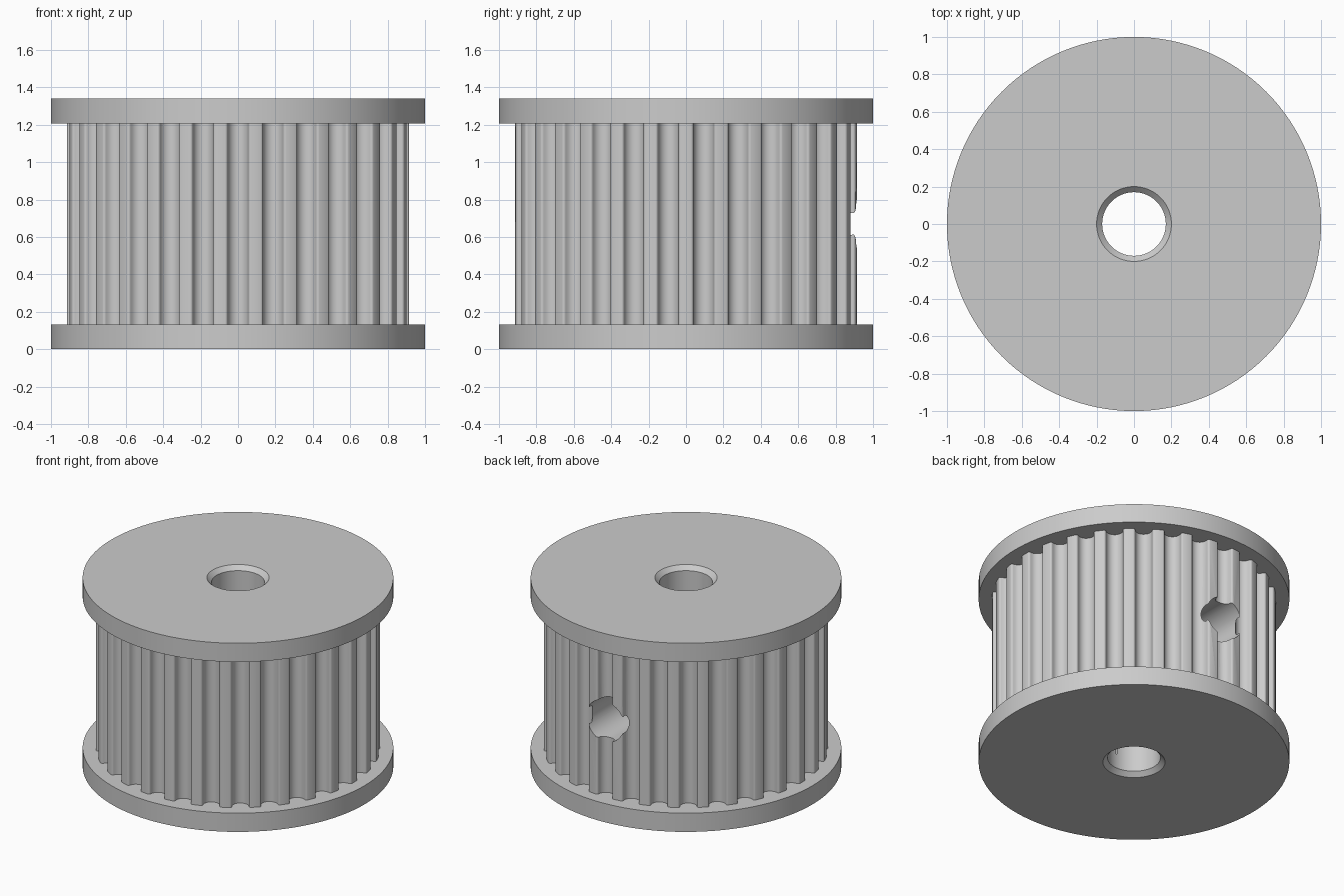
import bpy
import bmesh
from math import cos, sin, pi, radians

cube = bpy.data.objects.get("Cube")
if cube:
    bpy.data.objects.remove(cube, do_unlink=True)

HEIGHT, FLANGE, BORE = 1.34, 0.133, 0.17
TEETH, SEGMENTS = 30, 128

metal = bpy.data.materials.new("light grey metal")
metal.use_nodes = True
colour = (0.6, 0.6, 0.6, 1)
metal.diffuse_color = colour
metal.node_tree.nodes["Principled BSDF"].inputs["Base Color"].default_value = colour


def finish(bm, name):
    bmesh.ops.recalc_face_normals(bm, faces=bm.faces)
    mesh = bpy.data.meshes.new(name)
    bm.to_mesh(mesh)
    bm.free()
    mesh.materials.append(metal)
    obj = bpy.data.objects.new(name, mesh)
    bpy.context.collection.objects.link(obj)
    return obj


def select(obj):
    bpy.ops.object.select_all(action="DESELECT")
    obj.select_set(True)
    bpy.context.view_layer.objects.active = obj


def smooth(obj):
    select(obj)
    bpy.ops.object.shade_smooth_by_angle(angle=radians(28))


def lathe(name, profile):
    """Revolve a closed (radius, height) profile around z."""
    bm = bmesh.new()
    rings = []
    for i in range(SEGMENTS):
        a = 2 * pi * i / SEGMENTS
        rings.append([bm.verts.new((r * cos(a), r * sin(a), z)) for r, z in profile])
    n = len(profile)
    for i, ring in enumerate(rings):
        after = rings[(i + 1) % SEGMENTS]
        for j in range(n):
            k = (j + 1) % n
            bm.faces.new((ring[j], after[j], after[k], ring[k]))
    return finish(bm, name)


def cut(obj, location, rotation, radius, depth):
    """Drill a round hole through an object."""
    bpy.ops.mesh.primitive_cylinder_add(vertices=SEGMENTS, radius=radius, depth=depth,
                                        location=location, rotation=rotation)
    cutter = bpy.context.object
    cutter.name = "hole_cutter"
    cutter.hide_render = True
    cutter.data.materials.append(metal)
    mod = obj.modifiers.new("hole", "BOOLEAN")
    mod.operation = "DIFFERENCE"
    mod.solver = "EXACT"
    mod.object = cutter
    select(obj)
    bpy.ops.object.modifier_apply(modifier=mod.name)
    bpy.data.objects.remove(cutter, do_unlink=True)


# Flanges with a chamfered bore
chamfer = 0.03
section = [(BORE + chamfer, 0), (1, 0), (1, FLANGE), (BORE, FLANGE), (BORE, chamfer)]
smooth(lathe("bottom_flange", section))
smooth(lathe("top_flange", [(r, HEIGHT - z) for r, z in section]))

# One belt groove: rounded lip, round bottom, rounded lip
groove_r, lip_r, centre = 0.055, 0.014, 0.899
offset = groove_r + lip_r
groove = []
for i in range(5):
    a = pi / 2 * i / 4
    groove.append((-offset + lip_r * sin(a), centre + lip_r * cos(a)))
for i in range(1, 12):
    a = pi * i / 12
    groove.append((-groove_r * cos(a), centre - groove_r * sin(a)))
groove += [(-u, r) for u, r in reversed(groove[:5])]

# Toothed core: grooves repeated around z, then extruded
bm = bmesh.new()
outline = []
for t in range(TEETH):
    a = pi / 2 - 2 * pi * t / TEETH
    for u, r in groove:
        outline.append(bm.verts.new((r * cos(a) + u * sin(a), r * sin(a) - u * cos(a), FLANGE)))
base = bm.faces.new(outline)
lifted = bmesh.ops.extrude_face_region(bm, geom=[base], use_keep_orig=True)
top = [v for v in lifted["geom"] if isinstance(v, bmesh.types.BMVert)]
bmesh.ops.translate(bm, verts=top, vec=(0, 0, HEIGHT - 2 * FLANGE))
core = finish(bm, "toothed_core")

# Shaft bore and the set screw hole at the back
cut(core, (0, 0, HEIGHT / 2), (0, 0, 0), BORE, 2)
cut(core, (0, 0.55, HEIGHT / 2), (pi / 2, 0, 0), 0.145, 1.1)
smooth(core)
